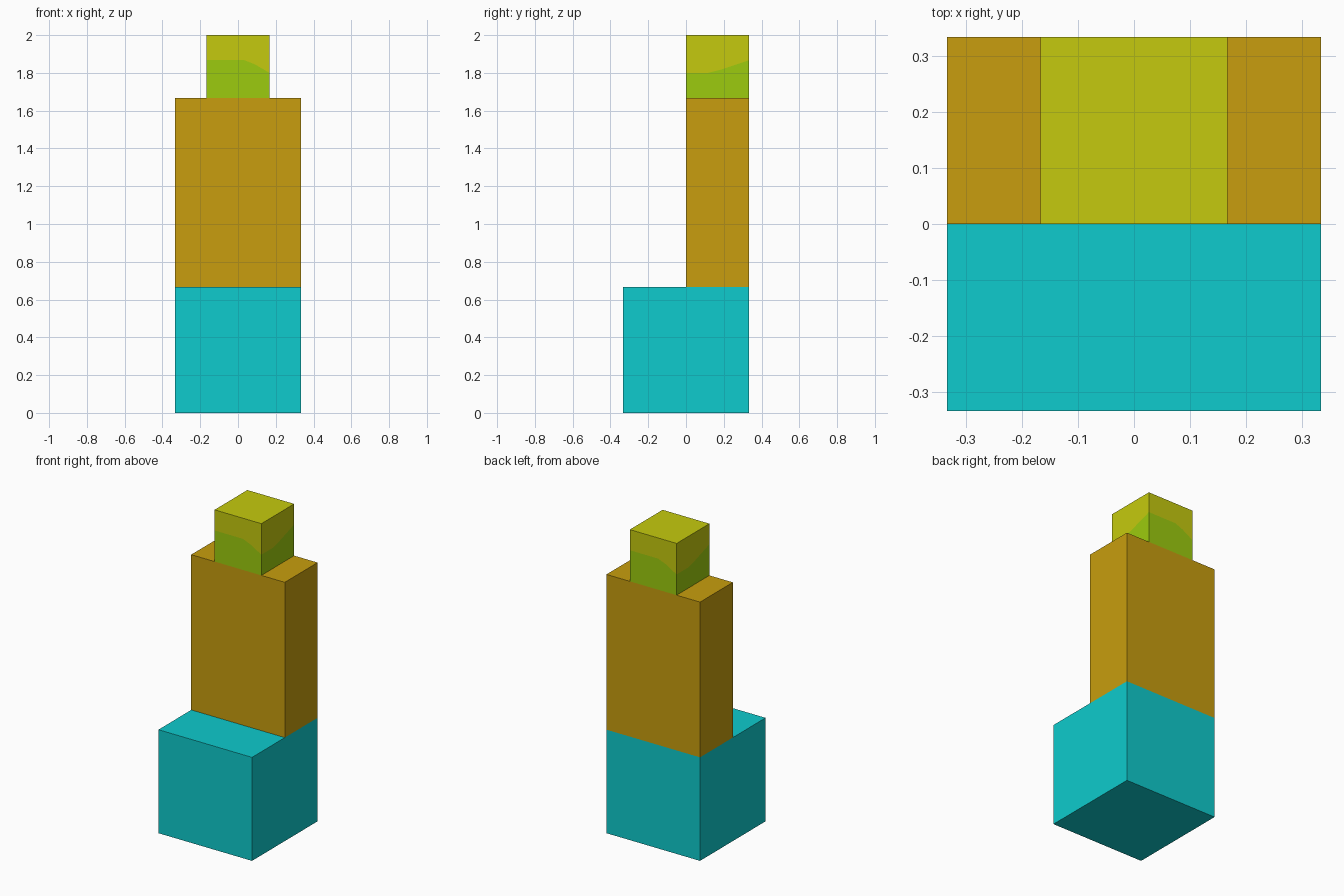
import bpy
import bmesh

if "Cube" in bpy.data.objects:
    bpy.data.objects.remove(bpy.data.objects["Cube"])


def make_material(name, srgb):
    """Flat colour from 0-255 sRGB values, stored as linear."""
    def lin(c):
        c /= 255
        return c / 12.92 if c <= 0.04045 else ((c + 0.055) / 1.055) ** 2.4
    mat = bpy.data.materials.new(name)
    mat.diffuse_color = (*[lin(c) for c in srgb], 1)
    mat.use_nodes = True
    mat.node_tree.nodes["Principled BSDF"].inputs["Base Color"].default_value = mat.diffuse_color
    return mat


cyan = make_material("cyan", (14, 203, 205))
ochre = make_material("ochre", (200, 158, 14))
yellow = make_material("yellow", (197, 202, 14))
green = make_material("green", (156, 203, 14))


def add_box(name, lo, hi, mat):
    bpy.ops.mesh.primitive_cube_add(size=1, location=[(a + b) / 2 for a, b in zip(lo, hi)])
    obj = bpy.context.object
    obj.name = name
    obj.scale = [b - a for a, b in zip(lo, hi)]
    bpy.ops.object.transform_apply(location=True, rotation=False, scale=True)
    obj.data.materials.append(mat)
    return obj


T = 1 / 3  # basic block unit
H = T / 2

# Square base and the upright block along its back half
add_box("base", (-T, -T, 0), (T, T, 2 * T), cyan)
add_box("upright", (-T, 0, 2 * T), (T, T, 5 * T), ochre)

# Top cube: a wavy line around its sides divides green below from yellow above.
# Half of the outline (x, y, line height); the other half is turned 180 degrees.
half = [(-H, -H, 1.867), (0.035, -H, 1.867), (0.09, -H, 1.845),
        (H, -H, 1.80), (H, -0.05, 1.80), (H, 0.01, 1.815)]
outline = half + [(-x, -y, z) for x, y, z in half]
bm = bmesh.new()
low, mid, high = [
    [bm.verts.new((x, y + H, level or z)) for x, y, z in outline]
    for level in (5 * T, None, 2.0)]
n = len(outline)
for i in range(n):
    j = (i + 1) % n
    bm.faces.new((low[i], low[j], mid[j], mid[i])).material_index = 0
    bm.faces.new((mid[i], mid[j], high[j], high[i])).material_index = 1
bm.faces.new(low[::-1]).material_index = 0
bm.faces.new(high).material_index = 1
mesh = bpy.data.meshes.new("top_cube")
bm.to_mesh(mesh)
bm.free()
mesh.materials.append(green)
mesh.materials.append(yellow)
bpy.context.collection.objects.link(bpy.data.objects.new("top_cube", mesh))
